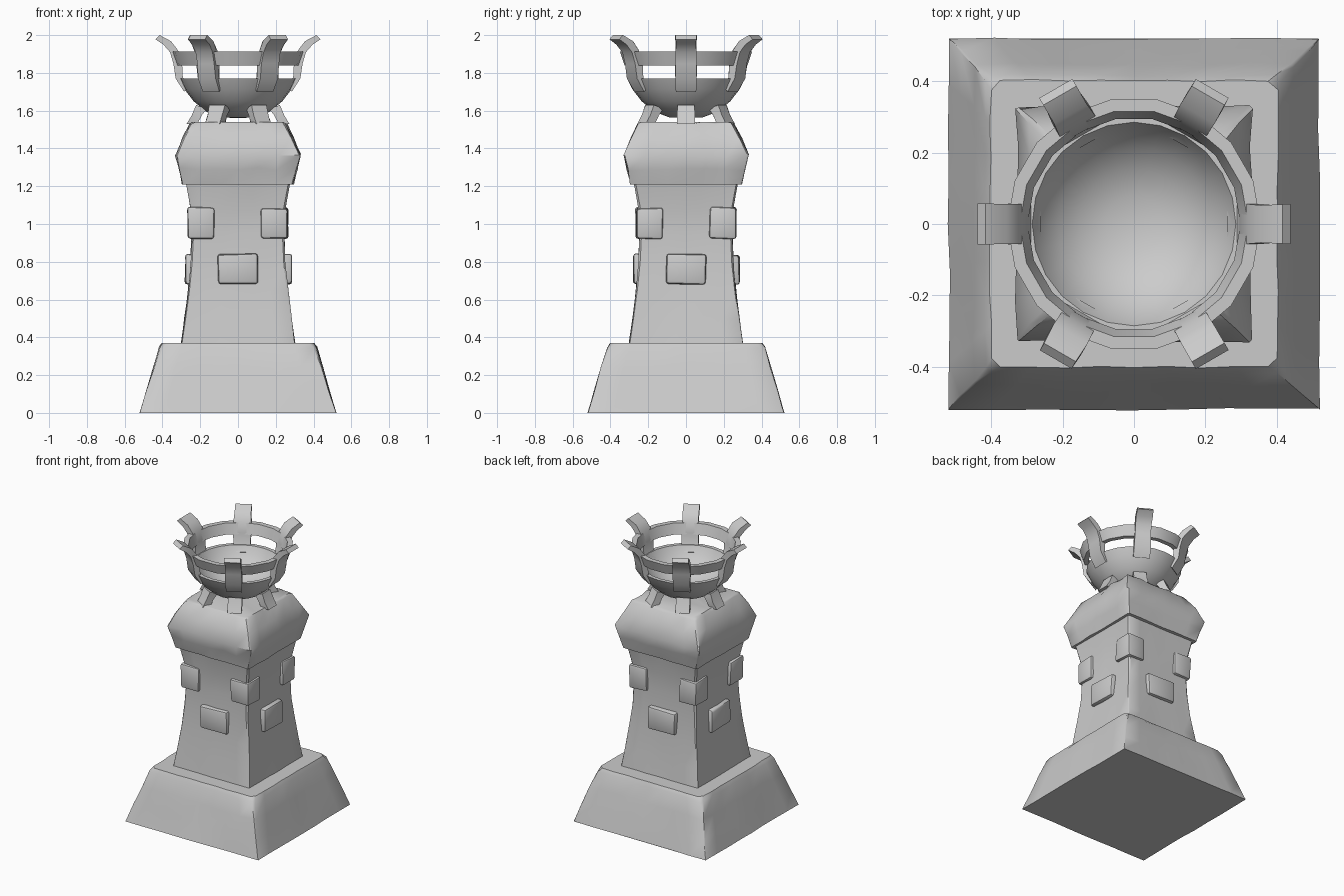
import bpy, bmesh, math, random
from mathutils import Matrix, Vector

if "Cube" in bpy.data.objects:
    bpy.data.objects.remove(bpy.data.objects["Cube"])

random.seed(4)


def finish(bm, name, angle=40):
    bmesh.ops.recalc_face_normals(bm, faces=bm.faces)
    mesh = bpy.data.meshes.new(name)
    bm.to_mesh(mesh)
    bm.free()
    ob = bpy.data.objects.new(name, mesh)
    bpy.context.collection.objects.link(ob)
    bpy.ops.object.select_all(action='DESELECT')
    ob.select_set(True)
    bpy.context.view_layer.objects.active = ob
    bpy.ops.object.shade_smooth_by_angle(angle=math.radians(angle))
    return ob


def square_loft(name, profile, n=6, rough=0.005, angle=40):
    """Stack of square rings (half width, z, corner cut), roughly hewn."""
    bm = bmesh.new()
    rings = []
    for i, (h, z, cut) in enumerate(profile):
        ring = []
        for side in range(4):
            rot = Matrix.Rotation(side * math.pi / 2, 3, 'Z')
            for k in range(n + 1):
                x = (h - cut) * (2 * k / n - 1)
                p = rot @ Vector((x, -h + random.uniform(0, rough), z))
                if 0 < i < len(profile) - 1:
                    p.z += random.uniform(-rough, rough)
                ring.append(bm.verts.new(p))
        rings.append(ring)
    for a, b in zip(rings, rings[1:]):
        for k in range(len(a)):
            m = (k + 1) % len(a)
            bm.faces.new((a[k], a[m], b[m], b[k]))
    bm.faces.new(rings[0][::-1])
    bm.faces.new(rings[-1])
    return finish(bm, name, angle)


def stone(name, centre, size, turn):
    """Chipped block, turned about the tower axis."""
    bm = bmesh.new()
    bmesh.ops.create_cube(bm, size=1)
    for v in bm.verts:
        v.co = Vector([c * s + random.uniform(-.006, .006) for c, s in zip(v.co, size)])
    bmesh.ops.bevel(bm, geom=bm.edges[:], offset=0.014, segments=2, affect='EDGES', profile=0.5)
    bm.transform(Matrix.Rotation(turn, 4, 'Z') @ Matrix.Translation(centre))
    finish(bm, name)


def lathe(name, profile, segments, closed=True):
    """Revolve an (r, z) profile around the z axis."""
    bm = bmesh.new()
    vs = [bm.verts.new((r, 0, z)) for r, z in profile]
    es = [bm.edges.new(p) for p in zip(vs, vs[1:])]
    if closed:
        es.append(bm.edges.new((vs[-1], vs[0])))
    bmesh.ops.spin(bm, geom=vs + es, cent=(0, 0, 0), axis=(0, 0, 1),
                   angle=2 * math.pi, steps=segments, use_duplicate=False)
    bmesh.ops.remove_doubles(bm, verts=bm.verts, dist=1e-4)
    return finish(bm, name)


def radial_strip(name, outer, inner, width, turn):
    """Bent bar: outer and inner (r, z) edges, given a width, turned into place."""
    bm = bmesh.new()
    rows = []
    for (ro, zo), (ri, zi) in zip(outer, inner):
        w = width / 2 + random.uniform(-.004, .004)
        rows.append([bm.verts.new(c) for c in
                     ((ro, -w, zo), (ro, w, zo), (ri, w, zi), (ri, -w, zi))])
    for a, b in zip(rows, rows[1:]):
        for k in range(4):
            m = (k + 1) % 4
            bm.faces.new((a[k], a[m], b[m], b[k]))
    bm.faces.new(rows[0])
    bm.faces.new(rows[-1])
    bm.transform(Matrix.Rotation(turn, 4, 'Z'))
    finish(bm, name)


# Stone plinth with worn upper edge
square_loft("plinth", [(.522, 0, .003), (.487, .12, .008), (.452, .24, .012),
                       (.42, .345, .02), (.405, .37, .03)], n=8, rough=.007)

# Flared pillar
square_loft("pillar", [(.307, .35, .008), (.285, .5, .008), (.267, .65, .01),
                       (.254, .8, .012), (.247, .95, .012), (.252, 1.08, .012),
                       (.277, 1.22, .01)], rough=.006)

# Faceted capital
square_loft("capital", [(.297, 1.208, .012), (.316, 1.29, .012), (.333, 1.365, .01),
                        (.297, 1.45, .015), (.258, 1.53, .02), (.245, 1.54, .025)], rough=.009)

# Projecting stones: one on each face, one wrapping each corner
for i in range(4):
    turn = i * math.pi / 2
    stone(f"face_stone_{i + 1}", (0, -.245, .76), (.215, .075, .16), turn)
    stone(f"corner_stone_{i + 1}", (.195, -.195, 1.005), (.14, .14, .165), turn)

# Fire bowl
lathe("fire_bowl", [(0, 1.56), (.09, 1.565), (.17, 1.595), (.235, 1.65), (.285, 1.715),
                    (.312, 1.77), (.285, 1.77), (.26, 1.72), (.215, 1.67),
                    (.155, 1.625), (.08, 1.6), (0, 1.592)], 24, closed=False)

# Upper hoop
lathe("hoop", [(.33, 1.84), (.355, 1.912), (.32, 1.912), (.298, 1.84)], 18)

# Six curled prongs and six splayed feet
for i in range(6):
    turn = i * math.pi / 3
    radial_strip(f"prong_{i + 1}",
                 [(.285, 1.70), (.33, 1.77), (.342, 1.85), (.36, 1.91), (.395, 1.95), (.438, 1.978)],
                 [(.26, 1.73), (.292, 1.775), (.296, 1.85), (.318, 1.92), (.355, 1.968), (.415, 2.0)],
                 .108, turn)
    radial_strip(f"foot_{i + 1}",
                 [(.272, 1.53), (.245, 1.575), (.222, 1.63)],
                 [(.215, 1.53), (.192, 1.575), (.165, 1.61)],
                 .09, turn)
